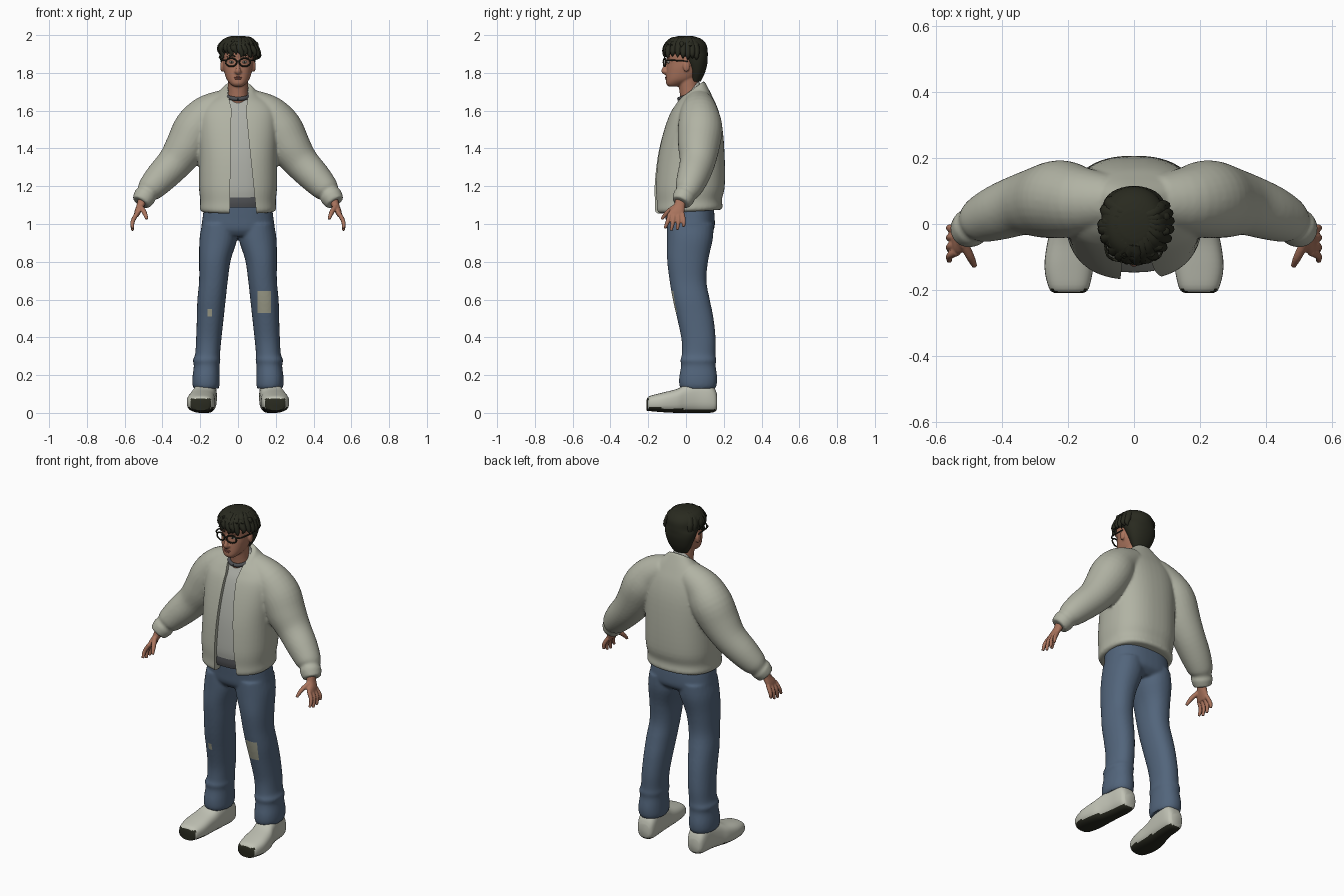
import bpy, bmesh, math, random
from mathutils import Vector, Matrix

random.seed(4)
if "Cube" in bpy.data.objects:
    bpy.data.objects.remove(bpy.data.objects["Cube"])


def material(name, r, g, b):
    m = bpy.data.materials.new(name)
    m.use_nodes = True
    m.diffuse_color = (r, g, b, 1)
    bsdf = m.node_tree.nodes["Principled BSDF"]
    bsdf.inputs["Base Color"].default_value = (r, g, b, 1)
    bsdf.inputs["Roughness"].default_value = 0.8
    return m


JACKET = material("jacket_stone", .44, .45, .37)
SHIRT = material("shirt_grey", .41, .42, .38)
CHARCOAL = material("charcoal", .075, .078, .085)
DENIM = material("denim_blue", .085, .13, .2)
PATCH = material("patch_tan", .36, .36, .27)
SKIN = material("skin", .4, .175, .11)
DARK = material("near_black", .022, .023, .014)
SHOE = material("shoe_off_white", .53, .54, .46)
EYE = material("eye_white", .55, .5, .45)
LIP = material("lip", .3, .1, .075)


def dense(rows, k=4):
    """Catmull-Rom interpolation of tuples."""
    out = []
    for i in range(len(rows) - 1):
        a, b, c, d = (rows[min(max(j, 0), len(rows) - 1)] for j in range(i - 1, i + 3))
        for t in (j / k for j in range(k)):
            out.append(tuple(
                q + t / 2 * (r - p + t * (2 * p - 5 * q + 4 * r - s + t * (3 * (q - r) + s - p)))
                for p, q, r, s in zip(a, b, c, d)))
    return out + [rows[-1]]


def bridge(bm, rings):
    rings = [[bm.verts.new(p) for p in ring] for ring in rings]
    n = len(rings[0])
    faces = [bm.faces.new(rings[0]), bm.faces.new(rings[-1])]
    for a, b in zip(rings, rings[1:]):
        for i in range(n):
            j = (i + 1) % n
            faces.append(bm.faces.new((a[i], a[j], b[j], b[i])))
    bmesh.ops.recalc_face_normals(bm, faces=faces)


def stack(bm, rows, n=32, e=2.0, s=1, along_y=False):
    """Rows: level, centre x, half width, low edge, high edge[, rise towards the back]."""
    rings = []
    for level, cx, w, lo, hi, rise in dense([(*r, 0)[:6] for r in rows]):
        ring = []
        for i in range(n):
            c, v = math.cos(math.tau * i / n), math.sin(math.tau * i / n)
            x = s * (cx + w * math.copysign(abs(c) ** (2 / e), c))
            v = math.copysign(abs(v) ** (2 / e), v)
            other = (lo + hi) / 2 + (hi - lo) / 2 * v
            ring.append((x, level, other) if along_y else (x, other, level + rise * (v + 1) / 2))
        rings.append(ring)
    bridge(bm, rings)


def tube(bm, rows, n=16, s=1, k=4):
    """Rows: x, y, z, radius."""
    rows = dense(rows, k)
    pts = [Vector((s * r[0], r[1], r[2])) for r in rows]
    rings = []
    for i, p in enumerate(pts):
        t = (pts[min(i + 1, len(pts) - 1)] - pts[max(i - 1, 0)]).normalized()
        u = t.cross(Vector((.13, 1, .21))).normalized()
        v = t.cross(u)
        rings.append([p + rows[i][3] * (u * math.cos(a) + v * math.sin(a))
                      for a in (math.tau * j / n for j in range(n))])
    bridge(bm, rings)


def blob(bm, loc, size):
    bmesh.ops.create_uvsphere(bm, u_segments=16, v_segments=10, radius=1,
                              matrix=Matrix.Translation(loc) @ Matrix.Diagonal((*size, 1)))


def shade(ob, angle=45):
    bpy.ops.object.select_all(action='DESELECT')
    ob.select_set(True)
    bpy.context.view_layer.objects.active = ob
    bpy.ops.object.shade_smooth_by_angle(angle=math.radians(angle))


def finish(bm, name, *mats):
    me = bpy.data.meshes.new(name)
    bm.to_mesh(me)
    bm.free()
    ob = bpy.data.objects.new(name, me)
    bpy.context.scene.collection.objects.link(ob)
    for m in mats:
        me.materials.append(m)
    shade(ob)
    return ob


def fuse(bm, name, mats, voxel, passes, cutter=None):
    """Melt overlapping volumes into one skin and optionally cut it."""
    ob = finish(bm, name)
    mod = ob.modifiers.new("melt", 'REMESH')
    mod.mode, mod.voxel_size = 'VOXEL', voxel
    mod = ob.modifiers.new("relax", 'SMOOTH')
    mod.factor, mod.iterations = .5, passes
    if cutter:
        mod = ob.modifiers.new("cut", 'BOOLEAN')
        mod.operation, mod.solver, mod.object = 'DIFFERENCE', 'EXACT', cutter
    bpy.context.view_layer.update()
    me = bpy.data.meshes.new_from_object(ob.evaluated_get(bpy.context.evaluated_depsgraph_get()))
    ob.modifiers.clear()
    ob.data = me
    me.materials.clear()
    for m in mats:
        me.materials.append(m)
    me.polygons.foreach_set("material_index", [0] * len(me.polygons))
    shade(ob)
    return ob


# Jacket: torso and sleeves melted together, then opened at the front
torso = [(1.055, 0, .19, -.152, .185, .02), (1.07, 0, .202, -.166, .194, .02),
         (1.115, 0, .2, -.166, .19, .015), (1.2, 0, .207, -.168, .205, 0),
         (1.35, 0, .207, -.152, .205, 0), (1.48, 0, .212, -.122, .194, .02),
         (1.58, 0, .207, -.087, .172, .02), (1.63, 0, .17, -.057, .142, .04),
         (1.66, 0, .1, -.037, .112, .07), (1.67, 0, .075, -.024, .096, .088)]
sleeve = [(.07, .07, 1.635, .08), (.16, .07, 1.58, .104), (.222, .075, 1.505, .118),
          (.275, .068, 1.41, .11), (.335, .06, 1.325, .094), (.41, .035, 1.245, .084),
          (.465, .012, 1.185, .07), (.484, 0, 1.16, .055), (.494, -.01, 1.145, .06),
          (.515, -.027, 1.113, .05)]
bm = bmesh.new()
stack(bm, torso, 48, 2.4)
for s in (1, -1):
    tube(bm, sleeve, 28, s)

cut = bmesh.new()
outline = [(-.045, 1), (.105, 1), (.095, 1.08), (.062, 1.4), (.042, 1.6), (.055, 1.69),
           (.055, 1.78), (-.055, 1.78), (-.055, 1.69), (-.035, 1.61), (-.04, 1.3)]
bridge(cut, [[(x, y, z) for x, z in outline] for y in (-.3, .03)])
cutter = finish(cut, "opening_cutter")
cutter.hide_render = True
fuse(bm, "jacket", [JACKET], .008, 4, cutter)
bpy.data.objects.remove(cutter)

# Shirt, neckband and the dark waistband
bm = bmesh.new()
stack(bm, [(max(r[0], 1.14), 0, r[2] - .025, r[3] + .022, r[4] - .03, r[5]) for r in torso[2:]], 40, 2.4)
finish(bm, "shirt", SHIRT)
bm = bmesh.new()
ring = [math.tau * i / 24 for i in range(25)]
tube(bm, [(.06 * math.sin(a), .022 - .058 * math.cos(a), 1.682 - .02 * math.cos(a), .011) for a in ring], 10, 1, 1)
finish(bm, "shirt_neckband", CHARCOAL)
bm = bmesh.new()
stack(bm, [(1.088, 0, .178, -.142, .155), (1.115, 0, .18, -.146, .157), (1.15, 0, .175, -.143, .155)], 40, 2.4)
finish(bm, "waistband", CHARCOAL)

# Jeans
leg = [(1.0, .098, .093, -.1, .146), (.92, .104, .1, -.101, .142), (.81, .122, .084, -.1, .118),
       (.7, .13, .076, -.087, .108), (.6, .14, .075, -.07, .126), (.5, .147, .071, -.047, .146),
       (.39, .155, .067, -.024, .157), (.31, .161, .066, -.022, .156), (.28, .166, .073, -.03, .16),
       (.25, .166, .068, -.026, .157), (.19, .169, .072, -.036, .165), (.15, .169, .072, -.036, .163),
       (.128, .168, .066, -.028, .155)]
bm = bmesh.new()
stack(bm, [(1.1, 0, .178, -.115, .145), (1.03, 0, .188, -.108, .152), (.97, 0, .192, -.1, .148),
           (.935, 0, .16, -.075, .11)], 40, 2.5)
for s in (1, -1):
    stack(bm, leg, 28, 2.2, s)
jeans = fuse(bm, "jeans", [DENIM, PATCH], .008, 4)

# Knee patches cut into the denim
patches = [(.102, .174, .53, .645), (-.162, -.138, .51, .55)]
bm = bmesh.new()
bm.from_mesh(jeans.data)
for x0, x1, z0, z1 in patches:
    for co, no in (((x0, 0, 0), (1, 0, 0)), ((x1, 0, 0), (1, 0, 0)), ((0, 0, z0), (0, 0, 1)), ((0, 0, z1), (0, 0, 1))):
        near = [f for f in bm.faces if abs(f.calc_center_median().z - (z0 + z1) / 2) < .09]
        geom = set(near) | {e for f in near for e in f.edges} | {v for f in near for v in f.verts}
        bmesh.ops.bisect_plane(bm, geom=list(geom), plane_co=co, plane_no=no)
bm.normal_update()
for f in bm.faces:
    c = f.calc_center_median()
    if f.normal.y < 0 and any(a < c.x < b and lo < c.z < hi for a, b, lo, hi in patches):
        f.material_index = 1
bm.to_mesh(jeans.data)
bm.free()
shade(jeans)

# Shoes with dark soles and toe tips, and hands
shoe = [(-.209, .197, .042, .012, .068), (-.195, .197, .06, .01, .088), (-.13, .197, .074, .004, .106),
        (-.05, .191, .07, 0, .126), (0, .181, .063, 0, .15), (.06, .172, .058, 0, .17),
        (.12, .168, .056, 0, .165), (.152, .167, .048, .006, .13), (.165, .167, .034, .022, .095)]
palm = [(1.14, .502, .026, -.055, .005), (1.1, .515, .022, -.064, -.004),
        (1.07, .528, .019, -.088, -.008), (1.04, .54, .013, -.098, -.014)]
for s, side in ((1, "left"), (-1, "right")):
    bm = bmesh.new()
    stack(bm, shoe, 32, 2.7, s, True)
    bm.normal_update()
    for f in bm.faces:
        c = f.calc_center_median()
        toe = f.normal.y < -.6 and c.z < .075 and abs(s * c.x - .197) < .06
        f.material_index = int(f.normal.z < -.55 and c.z < .03 or toe)
    finish(bm, side + "_shoe", SHOE, DARK)

    bm = bmesh.new()
    stack(bm, palm, 20, 2.3, s)
    for i in range(4):
        drop = (.012, 0, .004, .02)[i]
        tube(bm, [(.535, -.085 + .022 * i, 1.055, .012), (.557, -.096 + .028 * i, 1.015, .0115),
                  (.559, -.112 + .033 * i, .965 + drop, .008)], 10, s)
    tube(bm, [(.515, -.06, 1.09, .014), (.495, -.1, 1.06, .013), (.482, -.128, 1.025, .008)], 10, s)
    fuse(bm, side + "_hand", [SKIN], .004, 2)

# Head with neck, nose, brow and ears
bm = bmesh.new()
stack(bm, [(1.728, 0, .024, -.092, -.04), (1.742, 0, .042, -.105, -.005), (1.77, 0, .062, -.106, .05),
           (1.82, 0, .076, -.103, .085), (1.86, 0, .08, -.1, .092), (1.9, 0, .081, -.107, .096),
           (1.94, 0, .076, -.098, .09), (1.975, 0, .05, -.06, .06)], 32, 2.3)
tube(bm, [(0, .032, 1.6, .058), (0, .018, 1.7, .052), (0, .005, 1.8, .056)], 24)
tube(bm, [(0, -.096, 1.87, .008), (0, -.11, 1.835, .01), (0, -.117, 1.808, .014), (0, -.1, 1.798, .01)], 12)
for s in (1, -1):
    blob(bm, (s * .085, .002, 1.835), (.009, .018, .03))
    blob(bm, (s * .012, -.107, 1.806), (.009, .01, .008))
    blob(bm, (s * .035, -.092, 1.885), (.026, .012, .008))
fuse(bm, "head", [SKIN], .005, 3)

# Eyes, brows and lips
eyes, pupils, lips = bmesh.new(), bmesh.new(), bmesh.new()
for s in (1, -1):
    blob(eyes, (s * .034, -.092, 1.857), (.014, .008, .007))
    blob(pupils, (s * .034, -.098, 1.857), (.006, .004, .006))
    tube(pupils, [(.014, -.106, 1.886, .003), (.034, -.103, 1.893, .005), (.06, -.086, 1.885, .002)], 8, s)
blob(lips, (0, -.105, 1.776), (.022, .006, .004))
blob(lips, (0, -.105, 1.768), (.018, .006, .004))
finish(eyes, "eyes", EYE)
finish(pupils, "pupils_and_brows", DARK)
finish(lips, "lips", LIP)

# Glasses: two rims, a bridge and two temples
bm = bmesh.new()
for s in (1, -1):
    tube(bm, [(.036 + .029 * math.cos(a), -.113 + .006 * math.cos(a), 1.856 + .022 * math.sin(a), .0042)
              for a in ring], 8, s, 1)
    tube(bm, [(.063, -.107, 1.866, .004), (.084, -.085, 1.867, .004), (.09, .01, 1.862, .004)], 8, s)
tube(bm, [(-.009, -.119, 1.86, .0035), (0, -.121, 1.863, .0035), (.009, -.119, 1.86, .0035)], 8)
finish(bm, "glasses", DARK)

# Hair: a smooth cap with layered locks around the crown
bm = bmesh.new()
stack(bm, [(1.755, 0, .046, .025, .078), (1.8, 0, .072, .015, .1), (1.85, 0, .09, -.005, .113),
           (1.885, 0, .096, -.03, .115), (1.91, 0, .099, -.104, .115), (1.95, 0, .097, -.108, .108),
           (1.98, 0, .076, -.085, .08), (1.994, 0, .04, -.045, .04)], 32, 2.1)
for layer, count in ((0, 17), (1, 11)):
    for i in range(count):
        a = math.radians(-125 + 250 * i / (count - 1)) + random.uniform(-.1, .1)
        reach = 1 - .12 * layer
        x, y = .09 * reach * math.sin(a), -.102 * reach * math.cos(a)
        tip = 1.872 + .018 * math.cos(a) + .045 * layer + random.uniform(-.01, .014)
        tube(bm, [(.01, .025, 1.978, .01), (.6 * x + .006, .6 * y, 1.972, .02),
                  (x, y, 1.935 + .015 * layer, .021), (x * 1.1 + .012, y * 1.1, tip + .02, .013),
                  (x * 1.12 + random.uniform(-.01, .02), y * 1.12, tip, .002)], 8)
finish(bm, "hair", DARK)
